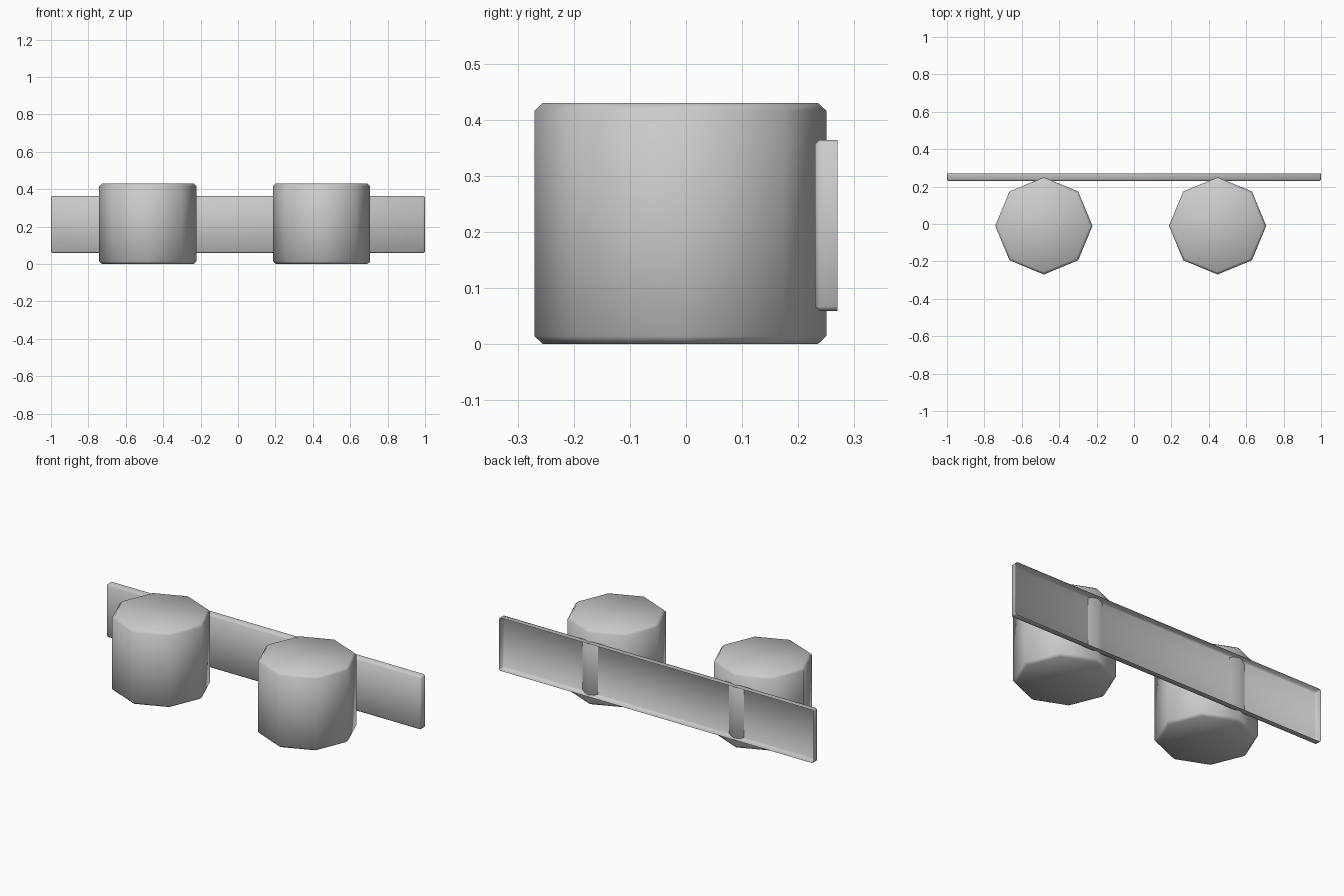
import bpy, bmesh, math
from mathutils import Matrix

if "Cube" in bpy.data.objects:
    bpy.data.objects.remove(bpy.data.objects["Cube"])


def finish(bm, name, angle):
    mesh = bpy.data.meshes.new(name)
    bm.to_mesh(mesh)
    bm.free()
    obj = bpy.data.objects.new(name, mesh)
    bpy.context.collection.objects.link(obj)
    bpy.ops.object.select_all(action='DESELECT')
    obj.select_set(True)
    bpy.context.view_layer.objects.active = obj
    bpy.ops.object.shade_smooth_by_angle(angle=math.radians(angle))
    return obj


def octagonal_knob(name, x):
    # eight-sided drum with a point facing each axis and chamfered rims
    r, h = 0.26, 0.43
    bm = bmesh.new()
    bmesh.ops.create_cone(bm, cap_ends=True, segments=8, radius1=r, radius2=r,
                          depth=h, matrix=Matrix.Translation((x, -0.01, h / 2)))
    rims = [e for e in bm.edges if abs(e.verts[0].co.z - e.verts[1].co.z) < 1e-4]
    bmesh.ops.bevel(bm, geom=rims, offset=0.014, segments=1, affect='EDGES', profile=0.5)
    return finish(bm, name, 50)


def back_rail():
    # shallow tray, open at the back, with chamfered front edges
    bm = bmesh.new()
    size = Matrix.Diagonal((2.0, 0.04, 0.305, 1))
    bmesh.ops.create_cube(bm, size=1, matrix=Matrix.Translation((0, 0.25, 0.2115)) @ size)
    bm.normal_update()
    bmesh.ops.bevel(bm, geom=[e for e in bm.edges if not all(v.co.y > 0.26 for v in e.verts)],
                    offset=0.008, segments=1, affect='EDGES', profile=0.5)
    bm.normal_update()
    back = [f for f in bm.faces if f.normal.y > 0.9]
    bmesh.ops.delete(bm, geom=back, context='FACES_ONLY')
    return finish(bm, "back_rail", 50)


octagonal_knob("left_knob", -0.482)
octagonal_knob("right_knob", 0.447)
back_rail()
